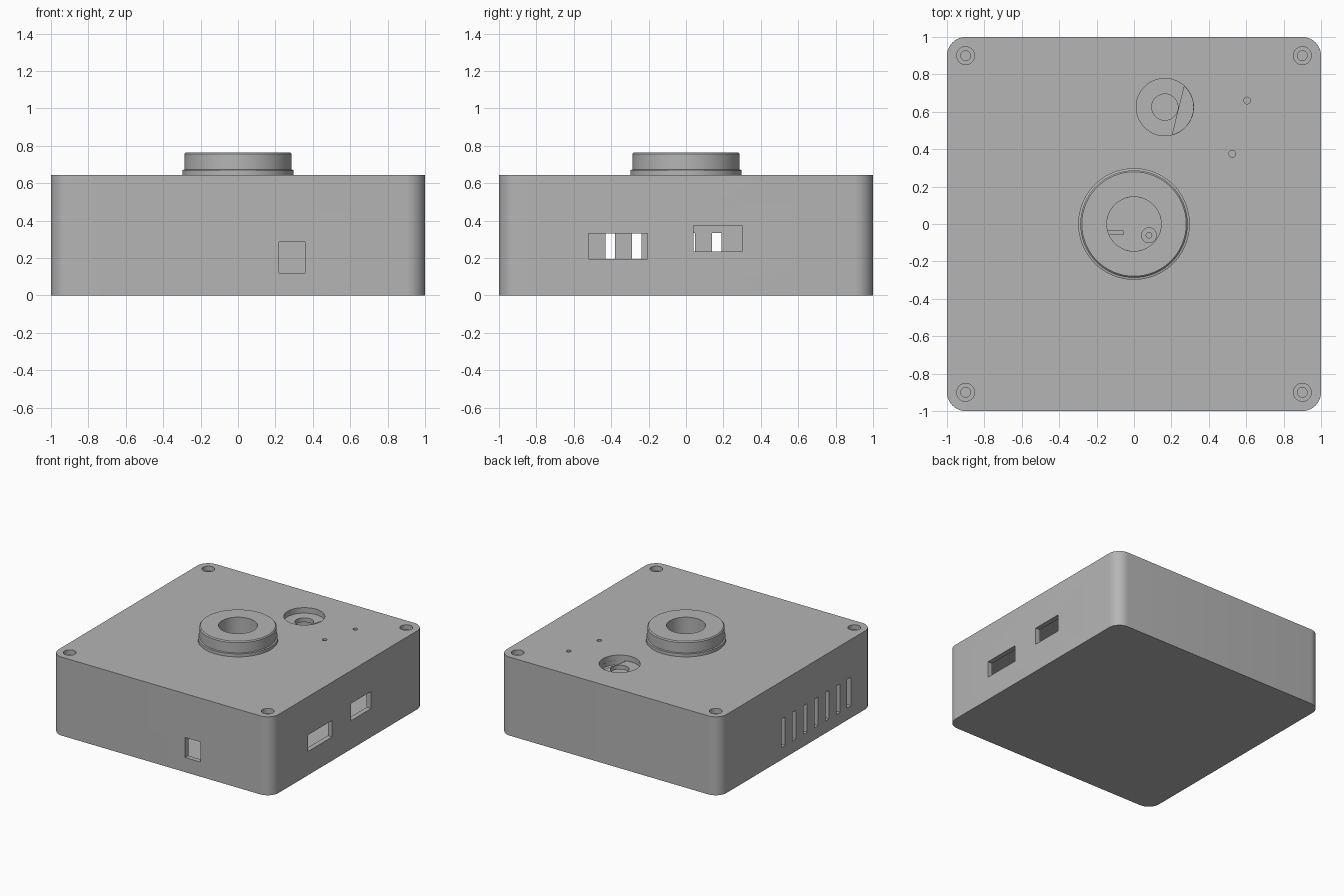
import bpy
import bmesh
import math
from mathutils import Matrix, Vector

cube = bpy.data.objects.get("Cube")
if cube:
    bpy.data.objects.remove(cube, do_unlink=True)

TOP, WALL, LID = 0.645, 0.04, 0.08

grey = bpy.data.materials.new("plain grey")
grey.use_nodes = True
colour = (0.46, 0.46, 0.46, 1)
grey.diffuse_color = colour
grey.node_tree.nodes["Principled BSDF"].inputs["Base Color"].default_value = colour


def finish(bm, name):
    bmesh.ops.recalc_face_normals(bm, faces=bm.faces)
    mesh = bpy.data.meshes.new(name)
    bm.to_mesh(mesh)
    bm.free()
    mesh.materials.append(grey)
    obj = bpy.data.objects.new(name, mesh)
    bpy.context.collection.objects.link(obj)
    return obj


def add_box(bm, lo, hi):
    lo, hi = Vector(lo), Vector(hi)
    mat = Matrix.Translation((lo + hi) / 2) @ Matrix.Diagonal((*(hi - lo), 1))
    return bmesh.ops.create_cube(bm, size=1, matrix=mat)["verts"]


def box(name, lo, hi, radius=0):
    bm = bmesh.new()
    add_box(bm, lo, hi)
    if radius:
        upright = [e for e in bm.edges
                   if abs(e.verts[0].co.z - e.verts[1].co.z) > 0.1]
        bmesh.ops.bevel(bm, geom=upright, offset=radius, segments=10,
                        profile=0.5, affect='EDGES')
    return finish(bm, name)


def cylinder(name, x, y, radius, z0, z1, sides=64):
    bm = bmesh.new()
    bmesh.ops.create_cone(bm, cap_ends=True, segments=sides, radius1=radius,
                          radius2=radius, depth=z1 - z0,
                          matrix=Matrix.Translation((x, y, (z0 + z1) / 2)))
    return finish(bm, name)


def lathe(name, profile, sides=96):
    """Revolve a closed (radius, height) outline about the z axis."""
    bm = bmesh.new()
    rings = []
    for i in range(sides):
        a = math.tau * i / sides
        rings.append([bm.verts.new((r * math.cos(a), r * math.sin(a), z))
                      for r, z in profile])
    n = len(profile)
    for i in range(sides):
        a, b = rings[i], rings[(i + 1) % sides]
        for j in range(n):
            k = (j + 1) % n
            bm.faces.new((a[j], b[j], b[k], a[k]))
    return finish(bm, name)


def cut(target, cutter):
    mod = target.modifiers.new("cut", 'BOOLEAN')
    mod.operation = 'DIFFERENCE'
    mod.solver = 'EXACT'
    mod.object = cutter
    bpy.context.view_layer.objects.active = target
    bpy.ops.object.modifier_apply(modifier=mod.name)
    bpy.data.objects.remove(cutter, do_unlink=True)


# Hollow enclosure with rounded upright corners
case = box("case", (-1, -1, 0), (1, 1, TOP), 0.1)
inner = 1 - WALL
cut(case, box("cavity", (-inner, -inner, WALL), (inner, inner, TOP - LID), 0.06))

# Connector openings in the side and front walls
cut(case, box("long_port", (0.9, -0.52, 0.195), (1.1, -0.205, 0.33)))
cut(case, box("square_port", (0.9, 0.04, 0.235), (1.1, 0.3, 0.375)))
cut(case, box("front_port", (0.22, -1.1, 0.12), (0.36, -0.9, 0.285)))

# Row of seven ventilation slots
for i in range(7):
    y = 0.165 - i * 0.1425
    cut(case, box("vent", (-1.1, y - 0.025, 0.1), (-0.9, y + 0.025, 0.335)))

# Counterbored screw holes in the four corners
for sx in (-1, 1):
    for sy in (-1, 1):
        x, y = sx * 0.9, sy * 0.9
        cut(case, cylinder("counterbore", x, y, 0.048, TOP - 0.04, 1, 32))
        cut(case, cylinder("screw_hole", x, y, 0.026, 0.2, 1, 32))

# Sensor recess, its through hole and two indicator holes
cut(case, cylinder("recess", 0.165, 0.625, 0.153, TOP - 0.045, 1))
cut(case, cylinder("sensor_hole", 0.165, 0.625, 0.07, 0.5, 1))
for x, y in ((0.605, 0.66), (0.525, 0.375)):
    cut(case, cylinder("indicator_hole", x, y, 0.018, 0.5, 1, 24))

# Open sliver on one side of the recess floor
sliver = cylinder("sliver", 0.165, 0.625, 0.152, 0.5, 0.62)
bm = bmesh.new()
bm.from_mesh(sliver.data)
cut_geom = bm.verts[:] + bm.edges[:] + bm.faces[:]
bmesh.ops.bisect_plane(bm, geom=cut_geom, plane_co=(0.237, 0.605, 0),
                       plane_no=(0.97, -0.24, 0), clear_inner=True)
bmesh.ops.holes_fill(bm, edges=[e for e in bm.edges if e.is_boundary])
bmesh.ops.recalc_face_normals(bm, faces=bm.faces)
bm.to_mesh(sliver.data)
bm.free()
cut(case, sliver)

# Lens mount: base flange, barrel with softened rim, central bore
cut(case, cylinder("bore", 0, 0, 0.145, 0.5, 1))
mount = lathe("lens_mount", [(0.145, TOP - LID / 2), (0.2, TOP - LID / 2),
                             (0.2, TOP), (0.298, TOP), (0.298, 0.67),
                             (0.287, 0.673), (0.287, 0.757), (0.279, 0.765),
                             (0.145, 0.765)])

# Board post and rib on the floor beneath the bore
post = cylinder("board_post", 0.08, -0.06, 0.042, WALL, 0.1, 32)
cut(post, cylinder("post_hole", 0.08, -0.06, 0.015, 0.06, 0.2, 24))
rib = box("floor_rib", (-0.14, -0.06, WALL), (-0.055, -0.035, 0.09))

bpy.ops.object.select_all(action='DESELECT')
for obj in (case, mount, post):
    obj.select_set(True)
bpy.context.view_layer.objects.active = case
bpy.ops.object.shade_smooth_by_angle(angle=math.radians(30))
